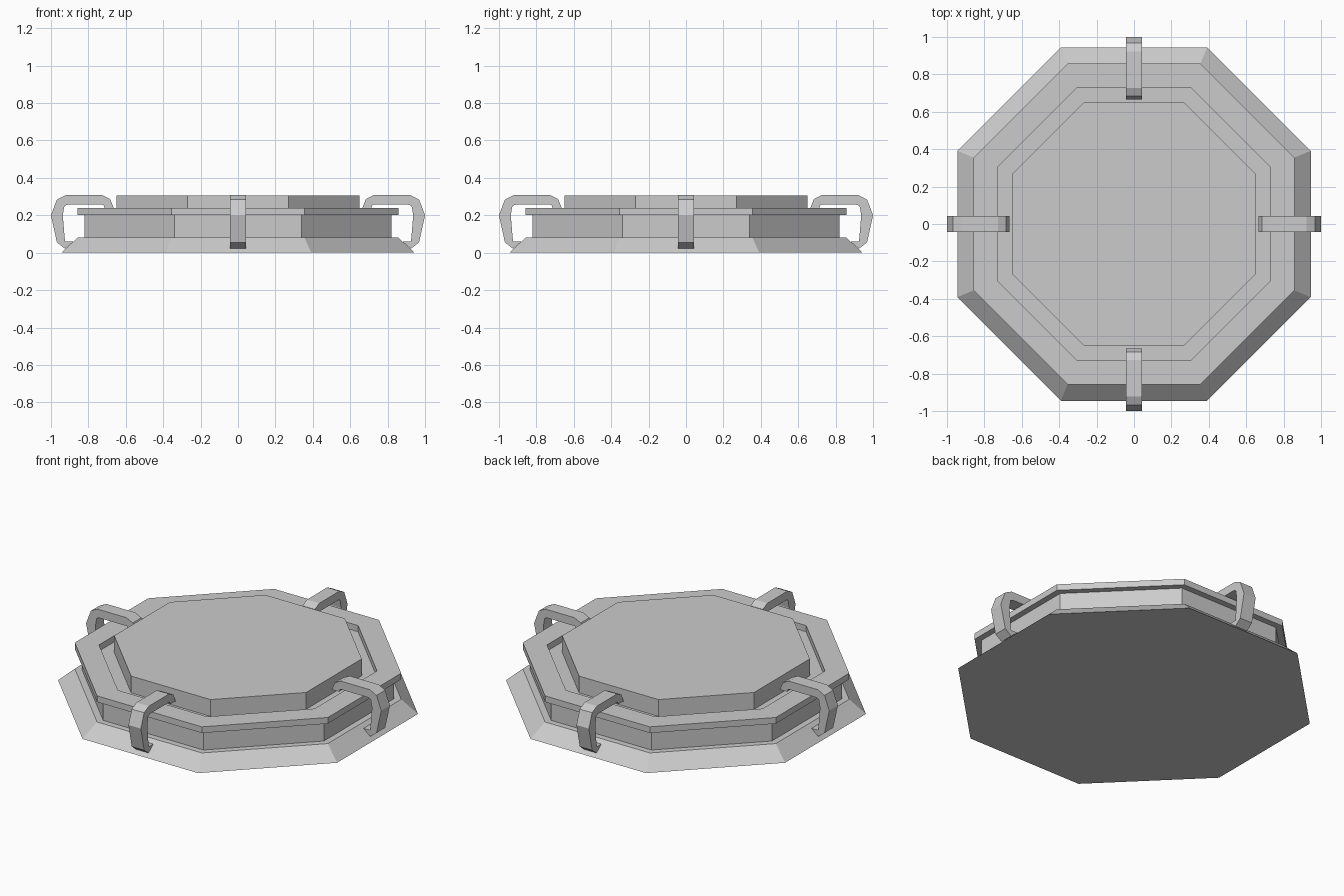
import bpy, math

if "Cube" in bpy.data.objects:
    bpy.data.objects.remove(bpy.data.objects["Cube"])

def make_object(name, verts, faces):
    mesh = bpy.data.meshes.new(name)
    mesh.from_pydata(verts, [], faces)
    mesh.update()
    obj = bpy.data.objects.new(name, mesh)
    bpy.context.collection.objects.link(obj)
    return obj

def octagon(name, profile):
    """Stack octagon rings (apothem, z), capped at both ends."""
    verts, faces, n = [], [], 8
    for apothem, z in profile:
        r = apothem / math.cos(math.pi / n)
        for i in range(n):
            a = (i + 0.5) * 2 * math.pi / n
            verts.append((r * math.cos(a), r * math.sin(a), z))
    for k in range(len(profile) - 1):
        for i in range(n):
            j = (i + 1) % n
            faces.append((k*n + i, k*n + j, (k+1)*n + j, (k+1)*n + i))
    faces.append(tuple(reversed(range(n))))
    last = (len(profile) - 1) * n
    faces.append(tuple(range(last, last + n)))
    return make_object(name, verts, faces)

# Body: sloped foot, wall, overhanging rim, groove and raised centre plate
octagon("hatch_body", [
    (0.945, 0), (0.857, 0.08), (0.82, 0.08), (0.82, 0.202),
    (0.857, 0.202), (0.857, 0.24), (0.73, 0.24), (0.73, 0.202),
    (0.65, 0.202), (0.65, 0.305)])

# Clamps: bent flat strips, paired outer and inner outline points (radius, z)
outer = [(0.665, 0.24), (0.684, 0.287), (0.727, 0.308), (0.922, 0.308),
         (0.968, 0.285), (1.0, 0.2), (0.968, 0.055), (0.925, 0.022)]
inner = [(0.714, 0.24), (0.716, 0.25), (0.724, 0.257), (0.91, 0.257),
         (0.928, 0.25), (0.937, 0.2), (0.925, 0.06), (0.88, 0.06)]
half = 0.042
verts, faces = [], []
for (ox, oz), (ix, iz) in zip(outer, inner):
    verts += [(ox, -half, oz), (ox, half, oz), (ix, half, iz), (ix, -half, iz)]
for k in range(len(outer) - 1):
    for i in range(4):
        j = (i + 1) % 4
        faces.append((k*4 + i, k*4 + 4 + i, k*4 + 4 + j, k*4 + j))
end = 4 * (len(outer) - 1)
faces += [(0, 1, 2, 3), (end + 3, end + 2, end + 1, end)]
for q, side in enumerate(("right", "back", "left", "front")):
    clamp = make_object(side + "_clamp", verts, faces)
    clamp.rotation_euler.z = q * math.pi / 2
